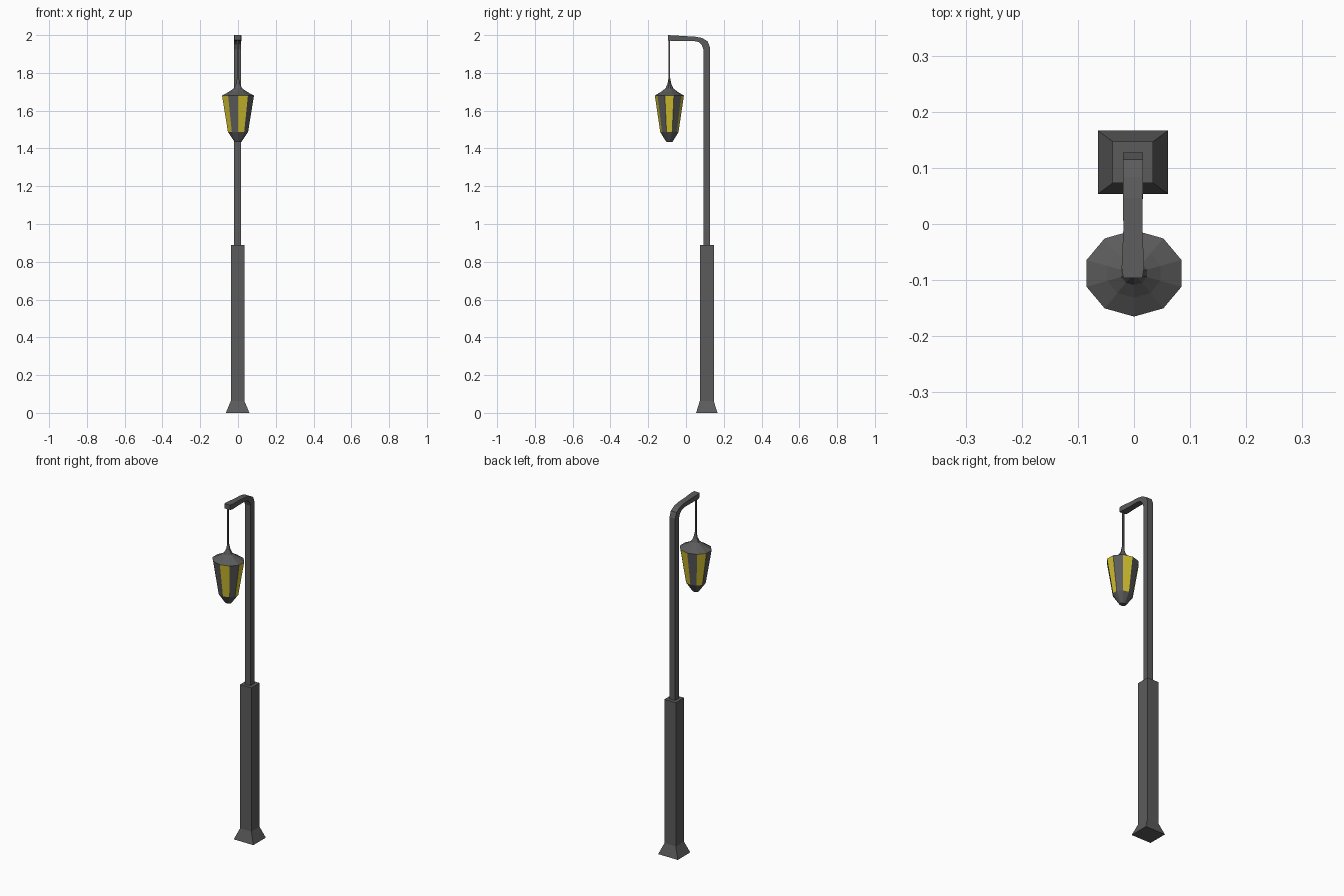
import bpy, bmesh, math

if "Cube" in bpy.data.objects:
    bpy.data.objects.remove(bpy.data.objects["Cube"])

PX, PY = -0.002, 0.110      # post axis
LY = -0.088                 # lantern axis


def material(name, rgb):
    m = bpy.data.materials.new(name)
    m.diffuse_color = (*rgb, 1)
    m.use_nodes = True
    m.node_tree.nodes["Principled BSDF"].inputs["Base Color"].default_value = m.diffuse_color
    return m


IRON = material("dark iron", (0.105, 0.105, 0.105))
GLASS = material("amber glass", (0.66, 0.54, 0.03))


def loft(name, rings, rule=None):
    """Skin a list of equal-length vertex rings and cap both ends."""
    bm = bmesh.new()
    loops = [[bm.verts.new(p) for p in r] for r in rings]
    n = len(loops[0])
    for level, (a, b) in enumerate(zip(loops, loops[1:])):
        for i in range(n):
            j = (i + 1) % n
            f = bm.faces.new((a[i], a[j], b[j], b[i]))
            if rule and rule(level, i):
                f.material_index = 1
    bm.faces.new(loops[0][::-1])
    bm.faces.new(loops[-1])
    bmesh.ops.recalc_face_normals(bm, faces=bm.faces)
    me = bpy.data.meshes.new(name)
    bm.to_mesh(me)
    bm.free()
    me.materials.append(IRON)
    me.materials.append(GLASS)
    ob = bpy.data.objects.new(name, me)
    bpy.context.collection.objects.link(ob)
    return ob


def square(hx, hy, z, cy=PY):
    return [(PX + sx * hx, cy + sy * hy, z)
            for sx, sy in ((-1, -1), (1, -1), (1, 1), (-1, 1))]


def decagon(r, z):
    # slightly wider in x than in y, one corner facing front
    ring = []
    for i in range(10):
        a = math.radians(-90 + 36 * i)
        ring.append((r * math.cos(a), LY + 0.865 * r * math.sin(a), z))
    return ring


# flared foot and thick lower post
loft("foot", [square(0.0625, 0.0565, 0), square(0.036, 0.037, 0.063)])
loft("lower_post", [square(0.036, 0.037, 0.063), square(0.036, 0.037, 0.89)])

# upper post bending into the arm: inner (y, z), outer (y, z), half width
path = [
    ((0.092, 0.88), (0.127, 0.88), 0.018),
    ((0.092, 1.925), (0.127, 1.935), 0.018),
    ((0.083, 1.949), (0.115, 1.967), 0.018),
    ((0.066, 1.964), (0.084, 1.985), 0.018),
    ((0.040, 1.969), (0.046, 1.992), 0.0175),
    ((-0.010, 1.969), (-0.010, 1.995), 0.017),
    ((-0.078, 1.969), (-0.078, 1.999), 0.020),
    ((-0.096, 1.973), (-0.096, 2.0), 0.017),
]
loft("upper_post_and_arm", [
    [(PX - w, *a), (PX + w, *a), (PX + w, *b), (PX - w, *b)] for a, b, w in path])

# hanging rod
loft("hanging_rod", [square(0.004, 0.004, 1.75, LY), square(0.004, 0.004, 1.975, LY)])

# lantern: cap, alternating glass panels, pointed bottom
profile = [(0.018, 1.434), (0.037, 1.46), (0.056, 1.487), (0.089, 1.68),
           (0.050, 1.70), (0.024, 1.718), (0.012, 1.74), (0.006, 1.77)]
loft("lantern", [decagon(r, z) for r, z in profile],
     lambda level, i: level == 2 and i % 2 == 0)
